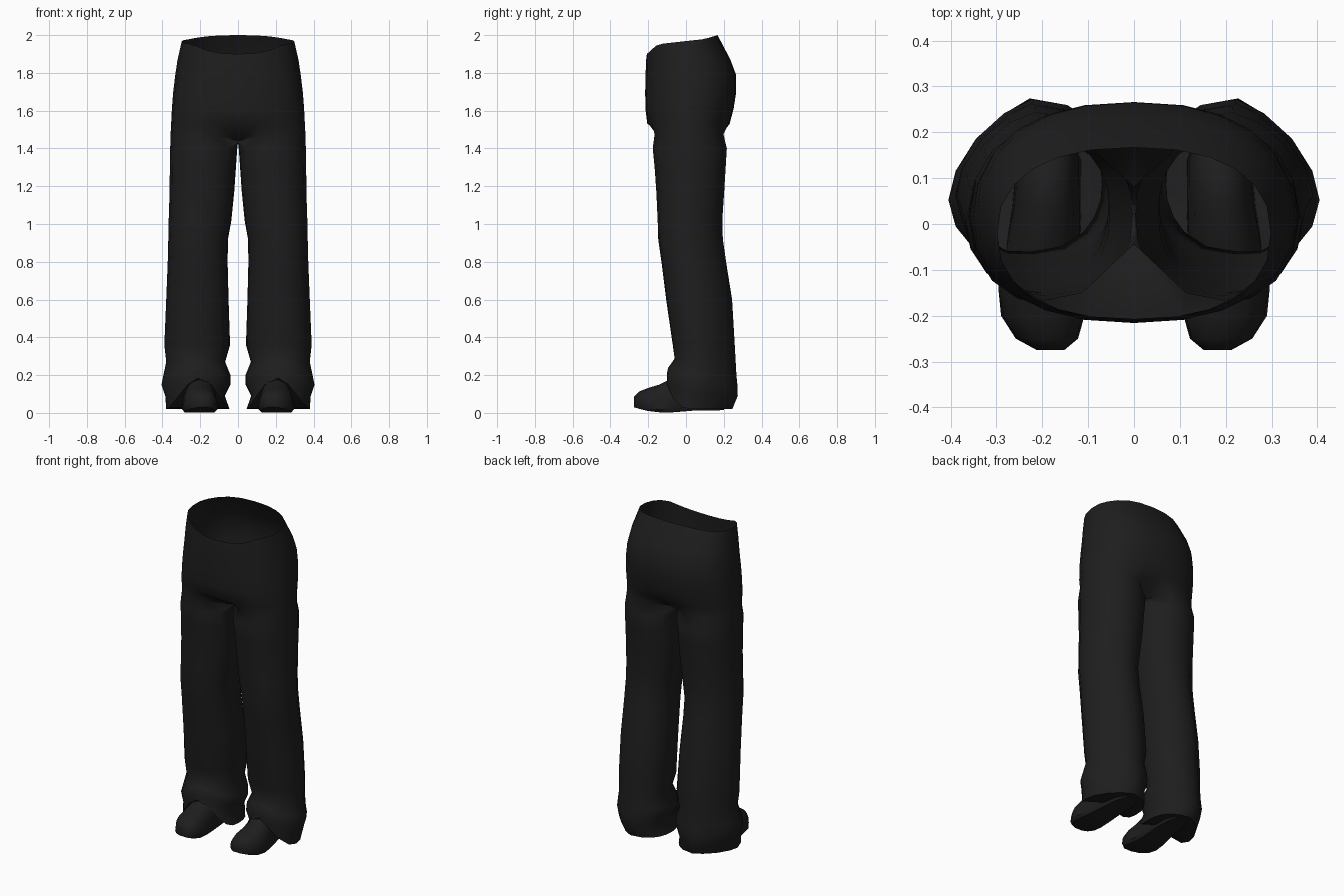
import bpy, bmesh
from math import sin, cos, radians, copysign

if "Cube" in bpy.data.objects:
    bpy.data.objects.remove(bpy.data.objects["Cube"])

# One charcoal cloth colour
charcoal = bpy.data.materials.new("charcoal")
charcoal.use_nodes = True
charcoal.diffuse_color = (0.013, 0.013, 0.013, 1)
bsdf = charcoal.node_tree.nodes["Principled BSDF"]
bsdf.inputs["Base Color"].default_value = charcoal.diffuse_color
bsdf.inputs["Roughness"].default_value = 0.9


def power(v, e):
    return copysign(abs(v) ** e, v)


def finish(bm, name, angle):
    bmesh.ops.recalc_face_normals(bm, faces=bm.faces)
    mesh = bpy.data.meshes.new(name)
    bm.to_mesh(mesh)
    bm.free()
    mesh.materials.append(charcoal)
    obj = bpy.data.objects.new(name, mesh)
    bpy.context.collection.objects.link(obj)
    bpy.ops.object.select_all(action='DESELECT')
    obj.select_set(True)
    bpy.context.view_layer.objects.active = obj
    bpy.ops.object.shade_smooth_by_angle(angle=radians(angle))
    mirror = obj.modifiers.new("mirror", 'MIRROR')
    mirror.merge_threshold = 0.002


def loft(bm, rings):
    for a, b in zip(rings, rings[1:]):
        n = len(a)
        for i in range(n):
            j = (i + 1) % n
            bm.faces.new((a[i], a[j], b[j], b[i]))


# Leg outline by height: z, inner x, outer x, front y, back y
LEG = [
    (0.02, 0.045, 0.380, -0.10, 0.245),
    (0.09, 0.070, 0.385, -0.10, 0.274),
    (0.15, 0.040, 0.405, -0.095, 0.272),
    (0.20, 0.040, 0.395, -0.08, 0.267),
    (0.27, 0.068, 0.380, -0.06, 0.263),
    (0.36, 0.042, 0.390, -0.07, 0.258),
    (0.60, 0.050, 0.380, -0.105, 0.244),
    (0.80, 0.055, 0.372, -0.13, 0.212),
    (0.92, 0.053, 0.369, -0.147, 0.195),
    (1.02, 0.035, 0.367, -0.15, 0.192),
    (1.17, 0.020, 0.362, -0.157, 0.202),
    (1.30, 0.011, 0.361, -0.166, 0.210),
    (1.40, 0.004, 0.359, -0.176, 0.216),
]
# Hip outline by height, from the crotch up: z, side x, front y, back y
HIP = [
    (1.475, 0.357, -0.190, 0.222),
    (1.53, 0.354, -0.205, 0.231),
    (1.61, 0.350, -0.215, 0.252),
    (1.70, 0.343, -0.216, 0.266),
    (1.79, 0.332, -0.214, 0.265),
    (1.87, 0.320, -0.211, 0.235),
]
OUTER, INNER = 13, 5


def half_section(xo, yf, yb):
    """Outer half of a hip section, front to back."""
    pts = []
    for i in range(OUTER):
        a = radians(-90 + 15 * i)
        pts.append((xo * power(cos(a), 0.85),
                    (yf + yb) / 2 + (yb - yf) / 2 * power(sin(a), 0.85)))
    return pts


def leg_section(z, xi, xo, yf, yb):
    """Tube section from its inner front corner; flatter outside, fuller inside."""
    angles = [-135 + 22.5 * i for i in range(OUTER)]
    angles += [135 + 15 * k for k in range(1, INNER + 1)]
    low = 1 - z / 1.5
    pts = []
    for d in angles:
        a = radians(d)
        e = 0.92 + 0.26 * low if cos(a) > 0 else 0.9
        # lower down, the outer seam sits a little forward
        y = (yf + yb) / 2 + (yb - yf) / 2 * power(sin(a), e) - 0.04 * low * max(0, cos(a))
        x = (xi + xo) / 2 + (xo - xi) / 2 * power(cos(a), e)
        h = z
        if z < 0.3:  # the hem arches over the shoe
            hem = 0.02 + 0.165 * max(0, -sin(a)) ** 3
            h = hem + (z - 0.02) * (0.3 - hem) / 0.28
        pts.append((x, y, h))
    return pts


# Trouser legs
bm = bmesh.new()
rings = [[bm.verts.new(p) for p in leg_section(*row)] for row in LEG]

# Crotch ring: a narrow saddle, set in and down between the legs
z, *size = HIP[0]
crotch = []
for x, y in half_section(*size):
    recess = max(0, 1 - x / 0.17) ** 1.3
    crotch.append(bm.verts.new((x, y - (y - 0.02) * 0.7 * recess, z - 0.035 * recess)))
front, back = crotch[0].co.y, crotch[-1].co.y
for k in range(1, INNER + 1):
    crotch.append(bm.verts.new((0, back + (front - back) * k / (INNER + 1), 1.433)))
rings.append(crotch)
loft(bm, rings)

# Closed hem underside
hem_centre = bm.verts.new((0.2, 0.09, 0.03))
for i, v in enumerate(rings[0]):
    bm.faces.new((v, hem_centre, rings[0][(i + 1) % len(rings[0])]))

# Hips and seat
hips = [crotch[:OUTER]]
for z, *size in HIP[1:]:
    hips.append([bm.verts.new((x, y, z)) for x, y in half_section(*size)])
# Sloping waistband, dipping at the front and peaking at the back
rim = []
for x, y in half_section(0.298, -0.207, 0.167):
    z = 1.965 + 0.11 * (y + 0.03) + 0.2 * max(0, y - 0.1) - 0.8 * max(0, -0.15 - y)
    rim.append(bm.verts.new((x, y, z)))
hips.append(rim)
for a, b in zip(hips, hips[1:]):
    for i in range(OUTER - 1):
        bm.faces.new((a[i], a[i + 1], b[i + 1], b[i]))
finish(bm, "trousers", 50)

# Shoes: y, centre x, half width, sole z, top z
SHOE = [
    (-0.275, 0.182, 0.030, 0.030, 0.085),
    (-0.250, 0.190, 0.068, 0.022, 0.112),
    (-0.200, 0.199, 0.091, 0.010, 0.132),
    (-0.140, 0.203, 0.093, 0.003, 0.150),
    (-0.070, 0.200, 0.086, 0.003, 0.185),
    (0.040, 0.190, 0.075, 0.012, 0.235),
    (0.140, 0.186, 0.070, 0.012, 0.235),
    (0.200, 0.185, 0.045, 0.015, 0.170),
]
bm = bmesh.new()
rings = []
for y, cx, w, lo, hi in SHOE:
    ring = []
    for i in range(9):
        a = radians(180 * i / 8)
        rise = max(0, sin(a)) ** 0.85
        ring.append(bm.verts.new((cx + w * power(cos(a), 0.75), y,
                                  lo + 0.015 + (hi - lo - 0.015) * rise)))
    for s in (-0.85, 0.85):
        ring.append(bm.verts.new((cx + s * w, y, lo)))
    rings.append(ring)
loft(bm, rings)
bm.faces.new(rings[0])
bm.faces.new(rings[-1])
finish(bm, "shoes", 45)
